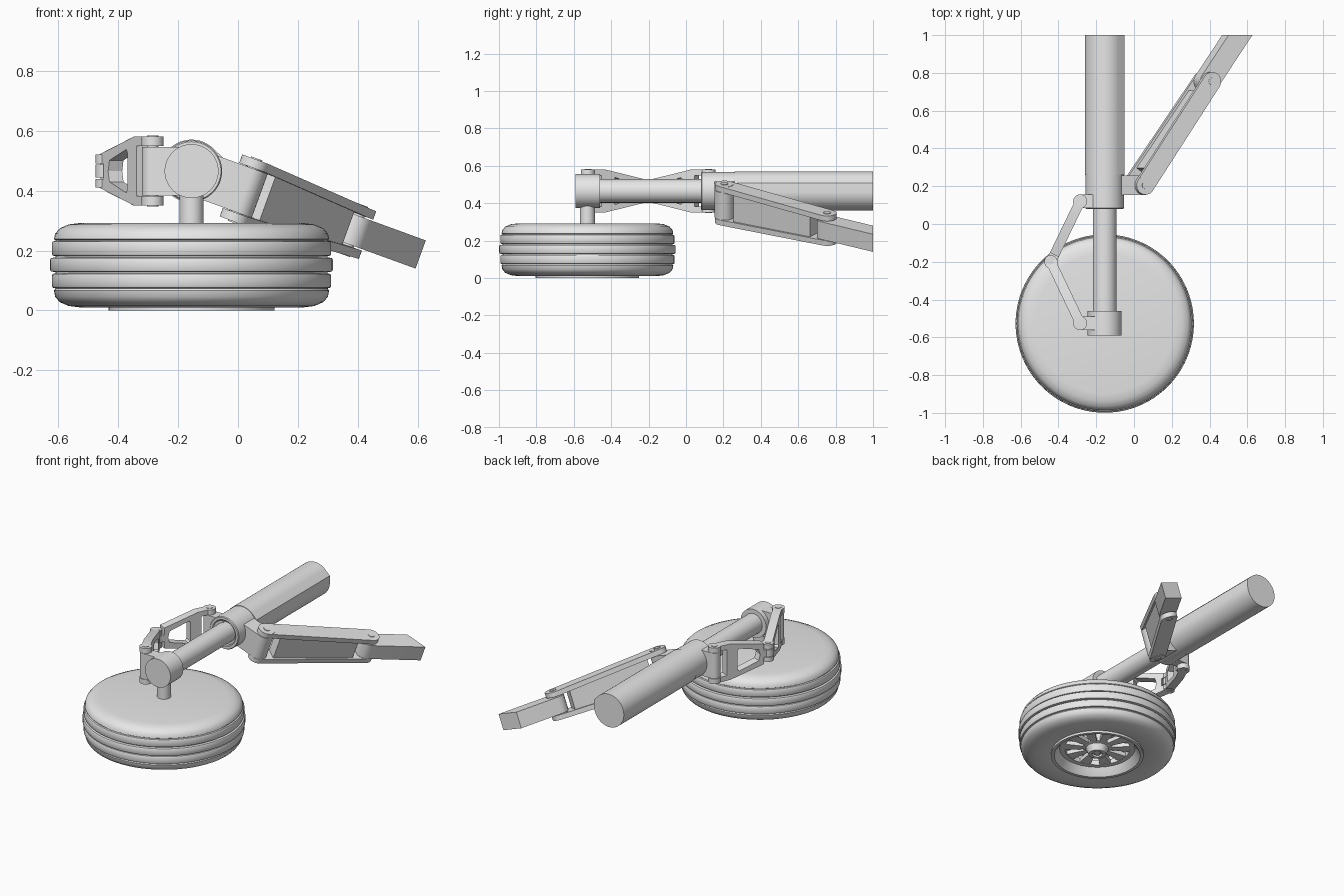
import bpy
import bmesh
from math import radians, cos, sin, pi
from mathutils import Matrix

cube = bpy.data.objects.get("Cube")
if cube:
    bpy.data.objects.remove(cube, do_unlink=True)

grey = bpy.data.materials.new("light_grey_metal")
grey.use_nodes = True
grey.diffuse_color = (0.8, 0.8, 0.8, 1)
grey.node_tree.nodes["Principled BSDF"].inputs["Base Color"].default_value = (0.8, 0.8, 0.8, 1)

parts = []


def move(x, y, z):
    return Matrix.Translation((x, y, z))


def turn(degrees, axis):
    return Matrix.Rotation(radians(degrees), 4, axis)


def finish(name, bm, matrix):
    bmesh.ops.recalc_face_normals(bm, faces=bm.faces)
    mesh = bpy.data.meshes.new(name)
    bm.to_mesh(mesh)
    bm.free()
    mesh.materials.append(grey)
    obj = bpy.data.objects.new(name, mesh)
    bpy.context.collection.objects.link(obj)
    obj.matrix_world = matrix
    parts.append(obj)
    return obj


def lathe(name, profile, matrix, steps=64):
    """Spin a (radius, height) profile around local z."""
    bm = bmesh.new()
    verts = [bm.verts.new((r, 0, z)) for r, z in profile]
    edges = [bm.edges.new(pair) for pair in zip(verts, verts[1:])]
    bmesh.ops.spin(bm, geom=verts + edges, cent=(0, 0, 0), axis=(0, 0, 1),
                   angle=2 * pi, steps=steps)
    bmesh.ops.remove_doubles(bm, verts=bm.verts, dist=0.0002)
    return finish(name, bm, matrix)


def rod(name, r, low, high, matrix, steps=32):
    return lathe(name, [(0, low), (r, low), (r, high), (0, high)], matrix, steps)


def prism(name, outline, low, high, matrix):
    """Extrude a flat outline along local z."""
    bm = bmesh.new()
    face = bm.faces.new([bm.verts.new((x, y, low)) for x, y in outline])
    new = bmesh.ops.extrude_face_region(bm, geom=[face])["geom"]
    bmesh.ops.translate(bm, vec=(0, 0, high - low),
                        verts=[v for v in new if isinstance(v, bmesh.types.BMVert)])
    return finish(name, bm, matrix)


def mirrored_side(name, half, thick, matrix):
    """Side profile (length, height) built above and below the centre line."""
    for label, sign in (("top", 1), ("bottom", -1)):
        prism(f"{name}_{label}", [(x, sign * h) for x, h in half],
              -thick / 2, thick / 2, matrix @ turn(90, 'X'))


def mirrored_rod(name, r, low, high, matrix):
    for label, sign in (("top", 1), ("bottom", -1)):
        rod(f"{name}_{label}", r, *sorted((sign * low, sign * high)), matrix)


def round_start(r, n=16):
    """Half circle from +y round the -x side to -y."""
    return [(r * cos(pi / 2 + pi * i / n), r * sin(pi / 2 + pi * i / n)) for i in range(n + 1)]


# Wheel: tyre with tread grooves
wheel = move(-0.155, -0.527, 0)
tyre = [(0, 0.292), (0.37, 0.292), (0.41, 0.287), (0.44, 0.274), (0.455, 0.256), (0.459, 0.238)]
for low, high, r in ((0.183, 0.23, 0.466), (0.13, 0.175, 0.472), (0.076, 0.122, 0.466)):
    tyre += [(0.454, high + 0.005), (0.454, high + 0.002), (r - 0.003, high),
             (r, high - 0.006), (r, low + 0.006), (r - 0.003, low), (0.454, low - 0.002)]
tyre += [(0.459, 0.066), (0.455, 0.046), (0.44, 0.028), (0.41, 0.015), (0.37, 0.01),
         (0.29, 0.01), (0.27, 0.016), (0.27, 0.15), (0, 0.15)]
lathe("tyre", tyre, wheel, 96)

# Wheel: rim dish, hub and spokes on the outer side
lathe("rim", [(0, 0.16), (0.277, 0.16), (0.277, 0), (0.258, 0), (0.245, 0.015),
              (0.226, 0.045), (0.226, 0.12), (0, 0.12)], wheel)
lathe("spoke_ring", [(0.196, 0.05), (0.23, 0.05), (0.23, 0.08), (0.196, 0.08), (0.196, 0.05)], wheel)
lathe("hub", [(0, 0.12), (0.085, 0.12), (0.085, 0.055), (0.068, 0.05), (0.052, 0.01),
              (0.032, 0.01), (0.032, 0.025), (0.018, 0.025), (0.018, 0.012), (0, 0.012)], wheel)
for i in range(10):
    prism(f"spoke_{i + 1}", [(0.06, -0.014), (0.205, -0.036), (0.205, 0.036), (0.06, 0.014)],
          0.052, 0.078, wheel @ turn(36 * i, 'Z'))
rod("axle", 0.04, 0.28, 0.44, wheel)

# Main strut, lying along y
strut = move(-0.155, 0, 0.465)
along = strut @ turn(-90, 'X')
rod("piston", 0.063, -0.5, 0.2, along, 48)
rod("axle_block", 0.09, -0.59, -0.46, along, 48)
lathe("strut_collar", [(0, 0.105), (0.078, 0.105), (0.078, 0.085), (0.084, 0.08), (0.098, 0.08),
                       (0.102, 0.085), (0.102, 0.28), (0, 0.28)], along)
section = [(0.105 * cos(radians(a)), -0.105 * sin(radians(a))) for a in range(48, 357, 4)]
section.append((0.105, -0.044))
prism("strut_cylinder", section, 0.26, 1.0, along)

# Torque links, hinged on vertical pins
lower_half = [(0, 0.115), (0.09, 0.115), (0.36, 0.055), (0.36, 0.026), (0.325, 0.026), (0.325, 0),
              (0.29, 0), (0.28, 0.036), (0.15, 0.072), (0.14, 0.06), (0.14, 0),
              (0.07, 0), (0.07, 0.083), (0, 0.083)]
upper_half = lower_half[:2] + [(0.315, 0.065), (0.315, 0.022), (0.36, 0.022), (0.36, 0)] + lower_half[6:]
for name, y, angle, half in (("upper", 0.12, -115.8, upper_half), ("lower", -0.525, 115.5, lower_half)):
    hinge = move(-0.285, y, 0.465) @ turn(angle, 'Z')
    mirrored_side(f"{name}_torque_link", half, 0.052, hinge)
    mirrored_rod(f"{name}_link_eye", 0.037, 0.083, 0.115, hinge)
    rod(f"{name}_link_pin", 0.019, -0.118, 0.118, hinge)
    prism(f"{name}_link_lug", round_start(0.035) + [(0.12, -0.035), (0.12, 0.035)],
          -0.081, 0.081, move(-0.285, y, 0.465))
apex = move(-0.44, -0.2, 0.465)
mirrored_rod("link_apex_eye", 0.035, 0.026, 0.055, apex)
rod("link_apex_knuckle", 0.035, -0.022, 0.022, apex)
rod("link_apex_pin", 0.018, -0.058, 0.058, apex)

# Side brace, in a plane tilted down away from the strut
tilt = strut @ turn(20, 'Y')
prism("brace_lug", [(-x, y) for x, y in round_start(0.052)] + [(-0.19, -0.052), (-0.19, 0.052)],
      -0.078, 0.078, tilt @ move(0.19, 0.205, 0))
brace = tilt @ move(0.19, 0.205, 0) @ turn(55, 'Z')
length = 0.671
mirrored_side("brace_flange", [(0, 0.11), (length, 0.085), (length, 0.055), (0, 0.08)], 0.1, brace)
mirrored_side("brace_web", [(0.085, 0), (0.085, 0.085), (0.585, 0.065), (0.585, 0)], 0.076, brace)
far = brace @ move(length, 0, 0)
for name, frame, low, high in (("inner", brace, 0.08, 0.11), ("outer", far, 0.055, 0.085)):
    mirrored_rod(f"brace_{name}_eye", 0.05, low, high, frame)
    rod(f"brace_{name}_pin", 0.02, -high - 0.004, high + 0.004, frame)

# Outer brace arm, cut square to the strut at its end
half_width = 0.055


def cut(t):
    return (0.245 - t * cos(radians(55))) / sin(radians(55))


prism("brace_arm", round_start(half_width) + [(cut(-half_width), -half_width), (cut(half_width), half_width)],
      -0.05, 0.05, far)

# Smooth round surfaces, keep hard edges
bpy.ops.object.select_all(action='DESELECT')
for obj in parts:
    obj.select_set(True)
bpy.context.view_layer.objects.active = parts[0]
bpy.ops.object.shade_smooth_by_angle(angle=radians(30))
